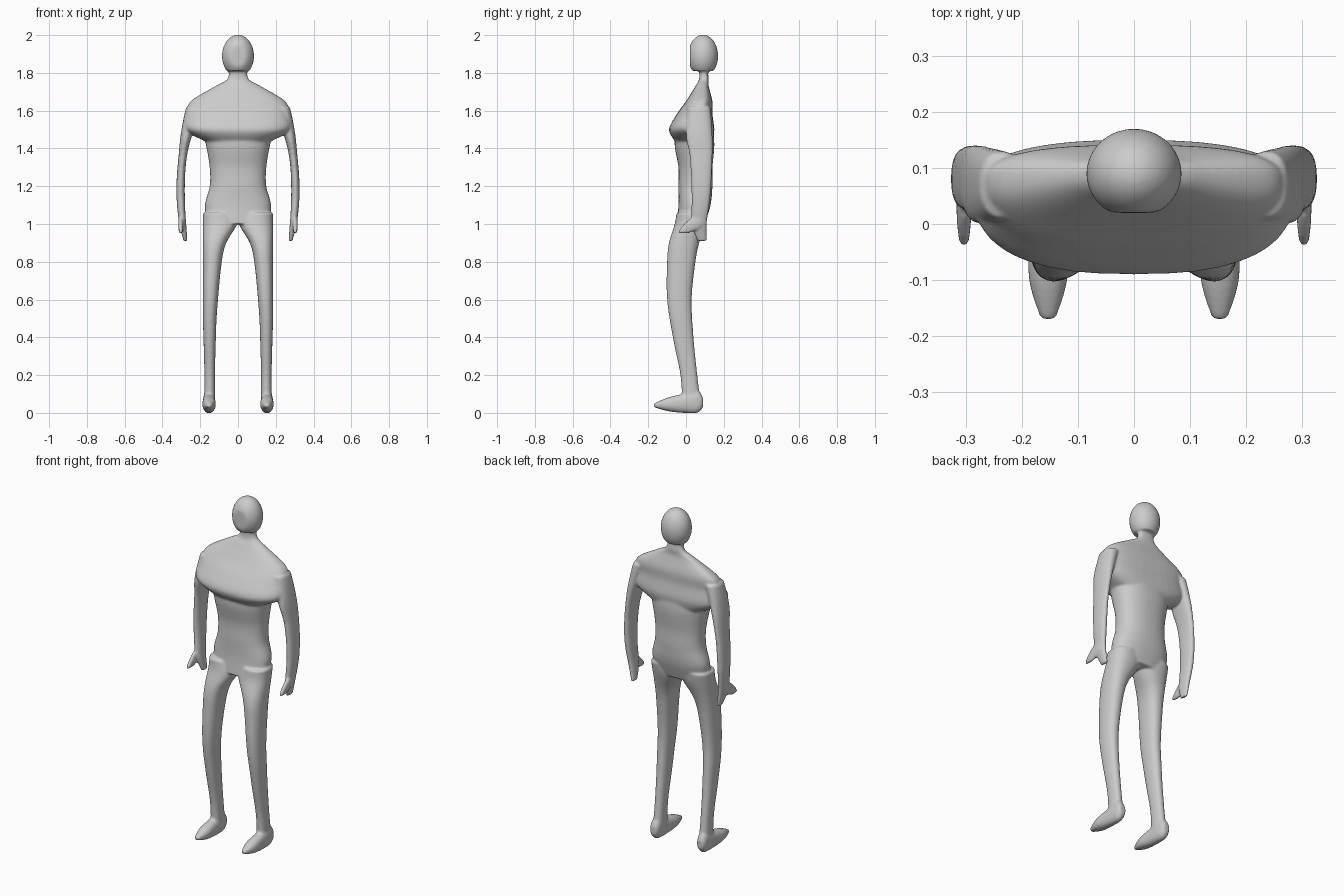
import bpy, bmesh, math
from mathutils import Matrix, Vector

if "Cube" in bpy.data.objects:
    bpy.data.objects.remove(bpy.data.objects["Cube"])

SIDES, STEPS = 40, 8
bm = bmesh.new()


def spline(before, start, end, after, t):
    """Smooth interpolation between the start ring and the end ring."""
    ring = []
    for p, q, r, s in zip(before, start, end, after):
        slope_in, slope_out = (r - p) / 2, (s - q) / 2
        rise = r - q
        ring.append(q + t * (slope_in + t * (3 * rise - 2 * slope_in - slope_out
                                             + t * (slope_in + slope_out - 2 * rise))))
    return ring


def rounded(value, power):
    """Reshape a sine or cosine so that a circle becomes a superellipse."""
    return math.copysign(abs(value) ** (2 / power), value)


def loft(rings, power=2.3, middle=0.5, along_y=False, side=1, centre=lambda pos, half: 0):
    """Skin rings of (position, low edge, high edge, half width)."""
    last = len(rings) - 1
    path = []
    for i in range(last):
        ends = rings[max(i - 1, 0)], rings[i], rings[i + 1], rings[min(i + 2, last)]
        path += [spline(*ends, step / STEPS) for step in range(STEPS)]
    path.append(rings[last])

    loops = []
    for pos, low, high, half in path:
        core = low + (high - low) * middle
        loop = []
        for k in range(SIDES):
            angle = math.tau * k / SIDES
            across = rounded(math.cos(angle), power)
            depth = rounded(math.sin(angle), power)
            x = side * (centre(pos, half) + half * across)
            edge = core + depth * (high - core if depth > 0 else core - low)
            loop.append(bm.verts.new((x, pos, edge) if along_y else (x, edge, pos)))
        loops.append(loop)

    for lower, upper in zip(loops, loops[1:]):
        for k in range(SIDES):
            bm.faces.new((lower[k - 1], lower[k], upper[k], upper[k - 1]))
    bm.faces.new(loops[0])
    bm.faces.new(loops[-1])


def arm_bow(z, half):
    """The arm bows outward, furthest at the elbow."""
    return 0.304 - 0.36 * (z - 1.18) ** 2


def leg_line(z, half):
    """The leg keeps a straight outer edge down to a slim ankle."""
    return min(0.186 - half, 0.15)


# Head: an egg with a flat face and a flat jaw
head_place = Matrix.LocRotScale(Vector((0, 0.09, 1.89)), None, Vector((0.085, 0.08, 0.112)))
head = bmesh.ops.create_uvsphere(bm, u_segments=SIDES, v_segments=SIDES, radius=1, matrix=head_place)
for vert in head["verts"]:
    vert.co.y = max(vert.co.y, 0.02)
    vert.co.z = max(vert.co.z, 1.81)

# Neck, shoulders and chest
loft([(1.84, 0.07, 0.11, 0.05), (1.77, 0.07, 0.12, 0.055), (1.73, 0.05, 0.12, 0.12),
      (1.65, 0, 0.14, 0.25), (1.58, -0.05, 0.14, 0.27), (1.5, -0.09, 0.15, 0.28),
      (1.44, -0.06, 0.14, 0.18)], power=2.6, middle=0.6)

# Waist and pelvis
loft([(1.54, -0.05, 0.14, 0.2), (1.42, -0.06, 0.15, 0.17), (1.3, -0.04, 0.14, 0.15),
      (1.2, -0.04, 0.14, 0.15), (1.1, -0.04, 0.13, 0.175), (1, -0.05, 0.1, 0.16)])

for side in (1, -1):
    # Arm running into a flat hand
    loft([(1.62, 0.01, 0.13, 0.04), (1.47, 0, 0.14, 0.03), (1.35, 0.02, 0.14, 0.022),
          (1.15, 0.03, 0.13, 0.022), (1, 0.03, 0.11, 0.018), (0.91, 0.06, 0.11, 0.01)],
         side=side, centre=arm_bow)
    # Thumb
    loft([(0.08, 0.98, 1.06, 0.013), (0.01, 0.95, 1.02, 0.013), (-0.04, 0.95, 0.965, 0.008)],
         along_y=True, side=side, centre=lambda y, half: 0.303)
    # Leg
    loft([(1.06, -0.05, 0.11, 0.08), (1, -0.06, 0.1, 0.09), (0.9, -0.09, 0.07, 0.062),
          (0.8, -0.1, 0.05, 0.05), (0.6, -0.1, 0.03, 0.04), (0.4, -0.07, 0.04, 0.033),
          (0.2, -0.03, 0.06, 0.028), (0.04, -0.02, 0.08, 0.03)], side=side, centre=leg_line)
    # Foot
    loft([(0.09, 0.03, 0.08, 0.02), (0.06, 0, 0.12, 0.03), (-0.02, 0, 0.1, 0.034),
          (-0.1, 0.01, 0.08, 0.034), (-0.17, 0.03, 0.05, 0.014)],
         along_y=True, side=side, centre=lambda y, half: 0.153)

bmesh.ops.recalc_face_normals(bm, faces=bm.faces)
mesh = bpy.data.meshes.new("body")
bm.to_mesh(mesh)
bm.free()
body = bpy.data.objects.new("body", mesh)
bpy.context.collection.objects.link(body)

# Skin colour
colour = (0.6, 0.6, 0.6, 1)
grey = bpy.data.materials.new("light grey")
grey.use_nodes = True
grey.diffuse_color = colour
grey.node_tree.nodes["Principled BSDF"].inputs["Base Color"].default_value = colour
mesh.materials.append(grey)

# Fuse the parts into one continuous smooth skin
fuse = body.modifiers.new("fuse", 'REMESH')
fuse.mode = 'VOXEL'
fuse.voxel_size = 0.006
fuse.use_smooth_shade = True
soften = body.modifiers.new("soften", 'SMOOTH')
soften.factor = 0.5
soften.iterations = 10
